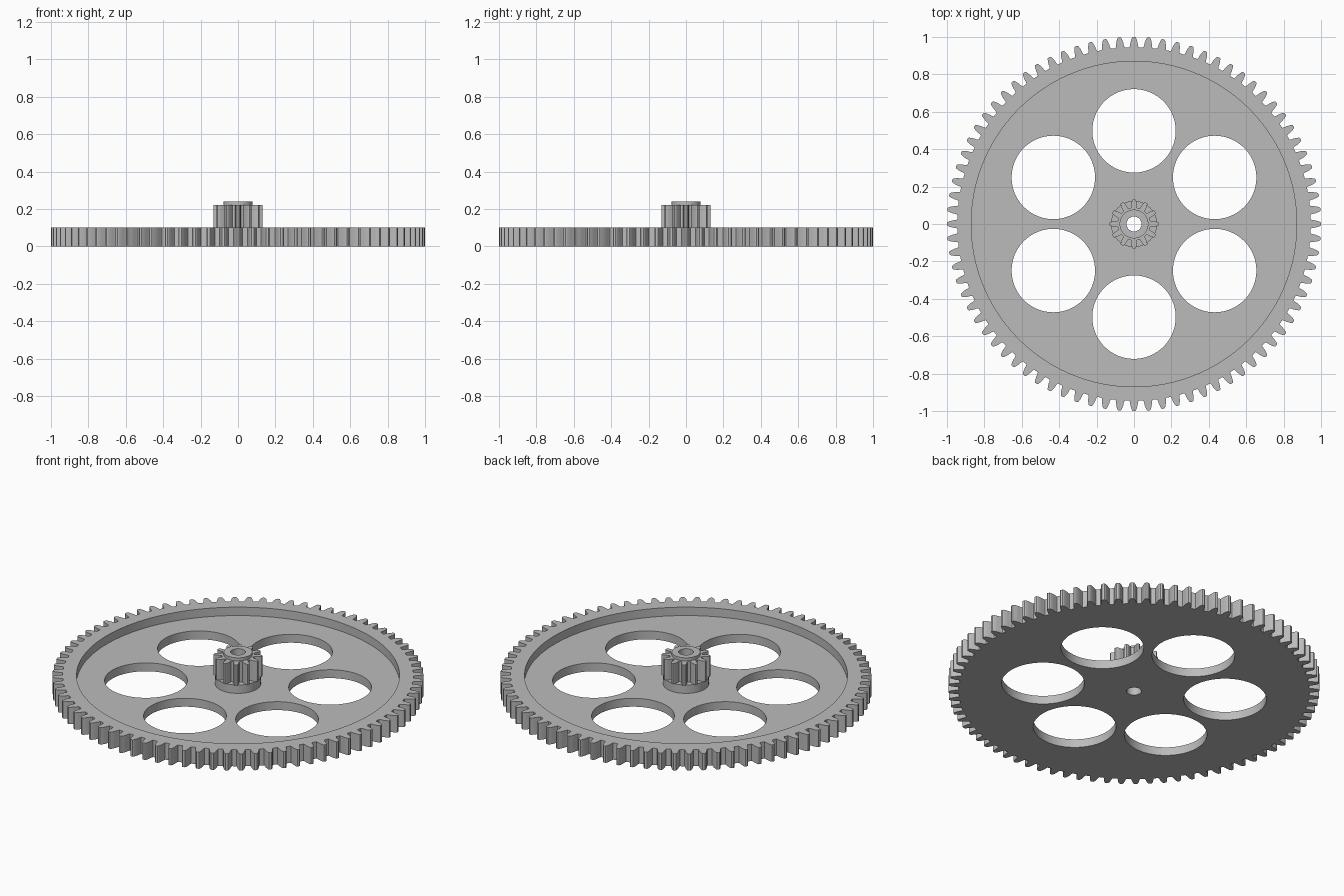
import bpy
import bmesh
from math import cos, sin, pi, radians

cube = bpy.data.objects.get("Cube")
if cube:
    bpy.data.objects.remove(cube, do_unlink=True)

# Single plain grey plastic
grey = bpy.data.materials.new("grey plastic")
grey.use_nodes = True
colour = (0.5, 0.5, 0.5, 1)
grey.diffuse_color = colour
grey.node_tree.nodes["Principled BSDF"].inputs["Base Color"].default_value = colour


def circle(radius, x=0, y=0, sides=96):
    return [(x + radius * cos(2 * pi * i / sides), y + radius * sin(2 * pi * i / sides))
            for i in range(sides)]


def gear_outline(teeth, root, tip):
    # One flank: offset from the tooth centre (in pitches) against depth
    flank = [(0.33, 0.0), (0.28, 0.2), (0.25, 0.45), (0.19, 0.75), (0.13, 0.94), (0.08, 1.0)]
    tooth = [(-o, d) for o, d in flank] + [(o, d) for o, d in reversed(flank)]
    points = []
    for i in range(teeth):
        for offset, depth in tooth:
            angle = 2 * pi * (i + offset) / teeth
            radius = root + (tip - root) * depth
            points.append((radius * cos(angle), radius * sin(angle)))
    return points


def prism(name, outline, bottom, top):
    bm = bmesh.new()
    face = bm.faces.new([bm.verts.new((x, y, bottom)) for x, y in outline])
    result = bmesh.ops.extrude_face_region(bm, geom=[face])
    verts = [v for v in result["geom"] if isinstance(v, bmesh.types.BMVert)]
    bmesh.ops.translate(bm, verts=verts, vec=(0, 0, top - bottom))
    bmesh.ops.recalc_face_normals(bm, faces=bm.faces)
    mesh = bpy.data.meshes.new(name)
    bm.to_mesh(mesh)
    bm.free()
    mesh.materials.append(grey)
    obj = bpy.data.objects.new(name, mesh)
    bpy.context.collection.objects.link(obj)
    return obj


def cut(obj, cutters):
    bpy.context.view_layer.objects.active = obj
    for cutter in cutters:
        mod = obj.modifiers.new("cut", "BOOLEAN")
        mod.operation = "DIFFERENCE"
        mod.solver = "EXACT"
        mod.object = cutter
        bpy.ops.object.modifier_apply(modifier=mod.name)


# Large toothed wheel and the stacked pinion parts
wheel = prism("large_gear_wheel", gear_outline(80, 0.945, 1.0), 0, 0.1)
collar = prism("pinion_collar", circle(0.123), 0.05, 0.1)
pinion = prism("pinion_gear", gear_outline(12, 0.088, 0.131), 0.1, 0.222)
hub = prism("hub_tip", circle(0.077), 0.222, 0.24)
parts = [wheel, collar, pinion, hub]

# Cutters: shallow recess, six round windows and the axle bore
recess = prism("recess_cutter", circle(0.87, sides=160), 0.05, 0.2)
bore = prism("bore_cutter", circle(0.04, sides=48), -0.1, 0.4)
windows = []
for i in range(6):
    a = radians(30 + 60 * i)
    windows.append(prism("window_cutter", circle(0.223, 0.498 * cos(a), 0.498 * sin(a)), -0.1, 0.2))

cut(wheel, [recess] + windows)
for part in parts:
    cut(part, [bore])
for cutter in [recess, bore] + windows:
    bpy.data.objects.remove(cutter, do_unlink=True)

# Smooth round walls, crisp edges
bpy.ops.object.select_all(action="DESELECT")
for part in parts:
    part.select_set(True)
bpy.context.view_layer.objects.active = wheel
bpy.ops.object.shade_smooth_by_angle(angle=radians(25))
